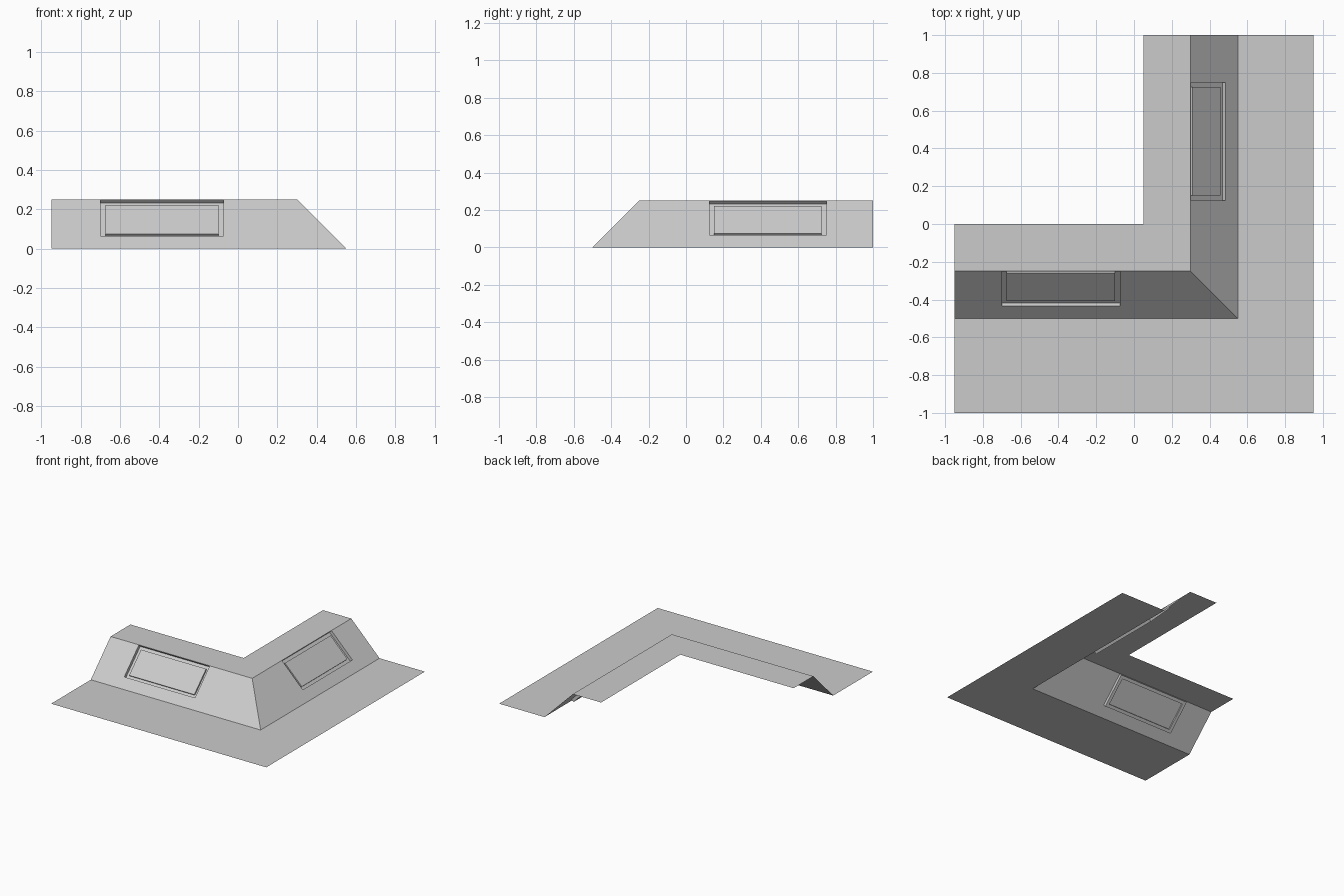
import bpy
import bmesh

if "Cube" in bpy.data.objects:
    bpy.data.objects.remove(bpy.data.objects["Cube"])

H = 0.25            # height of the upper level
DEEP = 0.0177       # recess depth, y/z component on the 45 degree slope
RAISE = 0.0088      # how far the inner plate rises from the recess floor
INSET = 0.025       # frame gap along the length
Z0, Z1 = 0.065, 0.249   # recess opening on the slope


def make_object(name, polys):
    """Build one mesh object from a few polygons, welding shared corners."""
    bm = bmesh.new()
    for poly in polys:
        bm.faces.new([bm.verts.new(p) for p in poly])
    bmesh.ops.remove_doubles(bm, verts=bm.verts, dist=1e-5)
    mesh = bpy.data.meshes.new(name)
    bm.to_mesh(mesh)
    bm.free()
    obj = bpy.data.objects.new(name, mesh)
    bpy.context.collection.objects.link(obj)
    return obj


def rect(a0, a1, z0, z1, depth):
    return [(a0, z0, depth), (a1, z0, depth), (a1, z1, depth), (a0, z1, depth)]


def slope(name, outline, a0, a1, place):
    """Slope with a recess that holds a raised plate, bridged ring by ring."""
    s = INSET * 0.7071
    inner = (a0 + INSET, a1 - INSET, Z0 + s, Z1 - s)
    rings = [
        [(a, z, 0) for a, z in outline],
        rect(a0, a1, Z0, Z1, 0),
        rect(a0, a1, Z0, Z1, DEEP),
        rect(*inner, DEEP),
        rect(*inner, DEEP - RAISE),
    ]
    rings = [[place(*p) for p in r] for r in rings]
    polys = [rings[-1]]
    for r, q in zip(rings, rings[1:]):
        for i in range(4):
            j = (i + 1) % 4
            polys.append([r[i], r[j], q[j], q[i]])
    make_object(name, polys)


# Flat L-shaped levels
lower = [(-.95, -1), (.95, -1), (.95, 1), (.55, 1), (.55, -.5), (-.95, -.5)]
upper = [(-.95, -.25), (.3, -.25), (.3, 1), (.05, 1), (.05, 0), (-.95, 0)]
make_object("lower_floor", [[(x, y, 0) for x, y in lower]])
make_object("upper_floor", [[(x, y, H) for x, y in upper]])

# Sloped walls meeting in a mitred corner
slope("front_slope", [(-.95, 0), (.55, 0), (.3, H), (-.95, H)], -.70, -.075,
      lambda a, z, d: (a, -.5 + z + d, z - d))
slope("right_slope", [(-.5, 0), (1, 0), (1, H), (-.25, H)], .125, .75,
      lambda a, z, d: (.55 - z - d, a, z - d))
